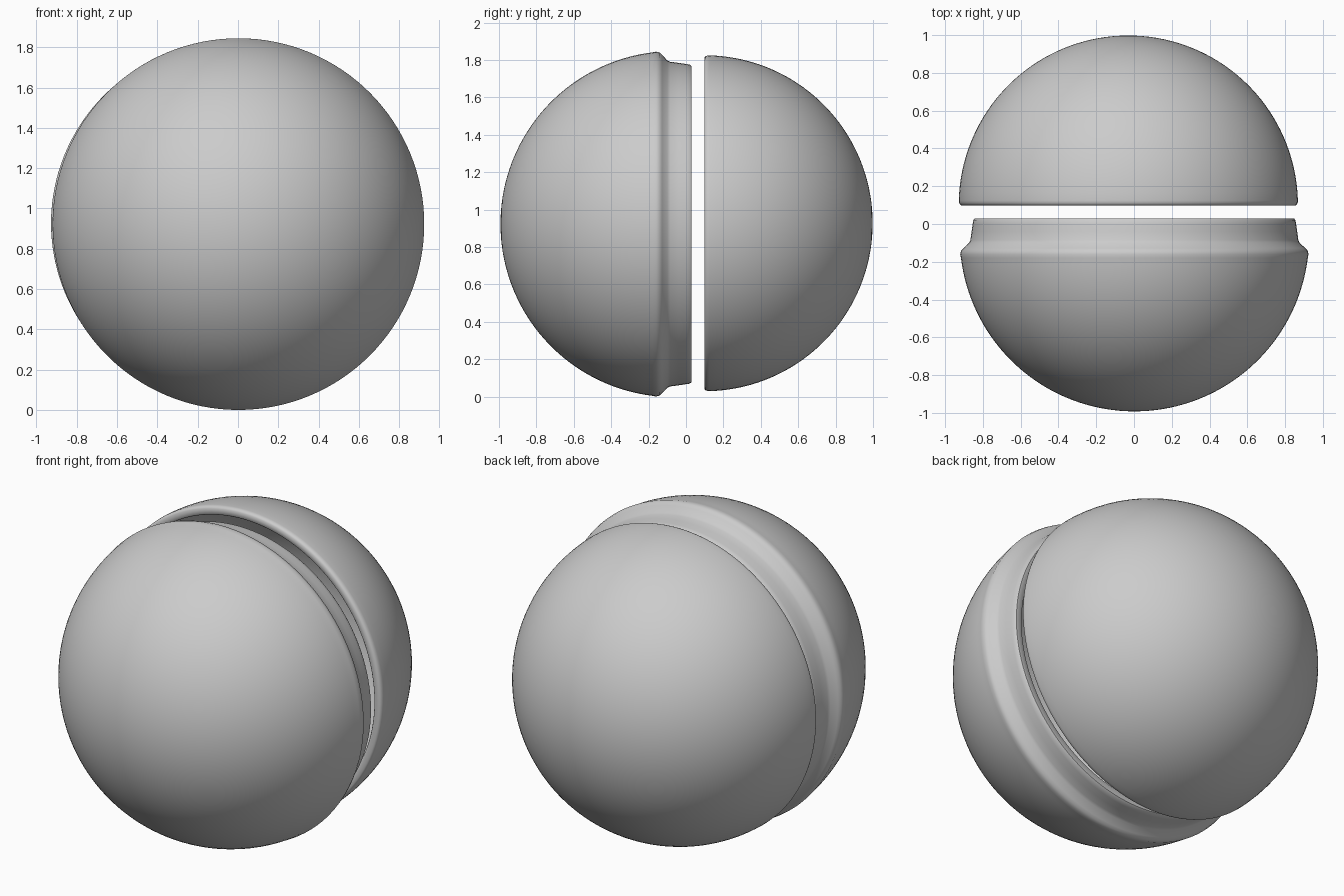
import bpy, bmesh, math

if "Cube" in bpy.data.objects:
    bpy.data.objects.remove(bpy.data.objects["Cube"])

SEGS = 128


def dome(radius, centre_y, y_end, side, steps=36):
    """Arc of (r, y) points from the pole to the plane y_end; side is -1 front, +1 back."""
    end = math.acos(max(-1, min(1, side * (y_end - centre_y) / radius)))
    return [(radius * math.sin(end * i / steps),
             centre_y + side * radius * math.cos(end * i / steps)) for i in range(steps + 1)]


def lathe(name, profile, cx, cz):
    """Spin a profile, pole to pole, around the y axis."""
    bm = bmesh.new()
    rings = []
    for r, y in profile:
        if r < 1e-5:
            rings.append([bm.verts.new((cx, y, cz))])
        else:
            rings.append([bm.verts.new((cx + r * math.cos(2 * math.pi * i / SEGS), y,
                                        cz + r * math.sin(2 * math.pi * i / SEGS)))
                          for i in range(SEGS)])
    for a, b in zip(rings, rings[1:]):
        for i in range(SEGS):
            j = (i + 1) % SEGS
            if len(a) == 1:
                bm.faces.new((a[0], b[i], b[j]))
            elif len(b) == 1:
                bm.faces.new((a[i], b[0], a[j]))
            else:
                bm.faces.new((a[i], b[i], b[j], a[j]))
    bmesh.ops.recalc_face_normals(bm, faces=bm.faces)
    mesh = bpy.data.meshes.new(name)
    bm.to_mesh(mesh)
    bm.free()
    obj = bpy.data.objects.new(name, mesh)
    bpy.context.collection.objects.link(obj)
    bpy.ops.object.select_all(action='DESELECT')
    obj.select_set(True)
    bpy.context.view_layer.objects.active = obj
    bpy.ops.object.shade_smooth_by_angle(angle=math.radians(50))
    return obj


# Front half: dome, rolled shoulder, stepped lip, then the hollow inside
front_outer = dome(0.925, -0.067, -0.18, -1)
front_lip = [(0.922, -0.16), (0.917, -0.14), (0.905, -0.128), (0.875, -0.10), (0.868, -0.085),
             (0.862, -0.04), (0.856, 0.0), (0.853, 0.02), (0.845, 0.03),
             (0.81, 0.03), (0.805, 0.025)]
front_inner = dome(0.865, -0.067, -0.12, -1)[::-1]
lathe("front_half_shell", front_outer + front_lip + [(0.815, -0.04)] + front_inner[4:],
      0.002, 0.9225)

# Back half: plain dome with a rounded rim, hollow inside, slightly off centre
back_outer = dome(0.898, 0.10, 0.125, 1)
back_rim = [(0.897, 0.115), (0.893, 0.105), (0.885, 0.098), (0.855, 0.098), (0.848, 0.105)]
back_inner = dome(0.848, 0.10, 0.115, 1)[::-1]
lathe("back_half_shell", back_outer + back_rim + back_inner, -0.03, 0.927)
